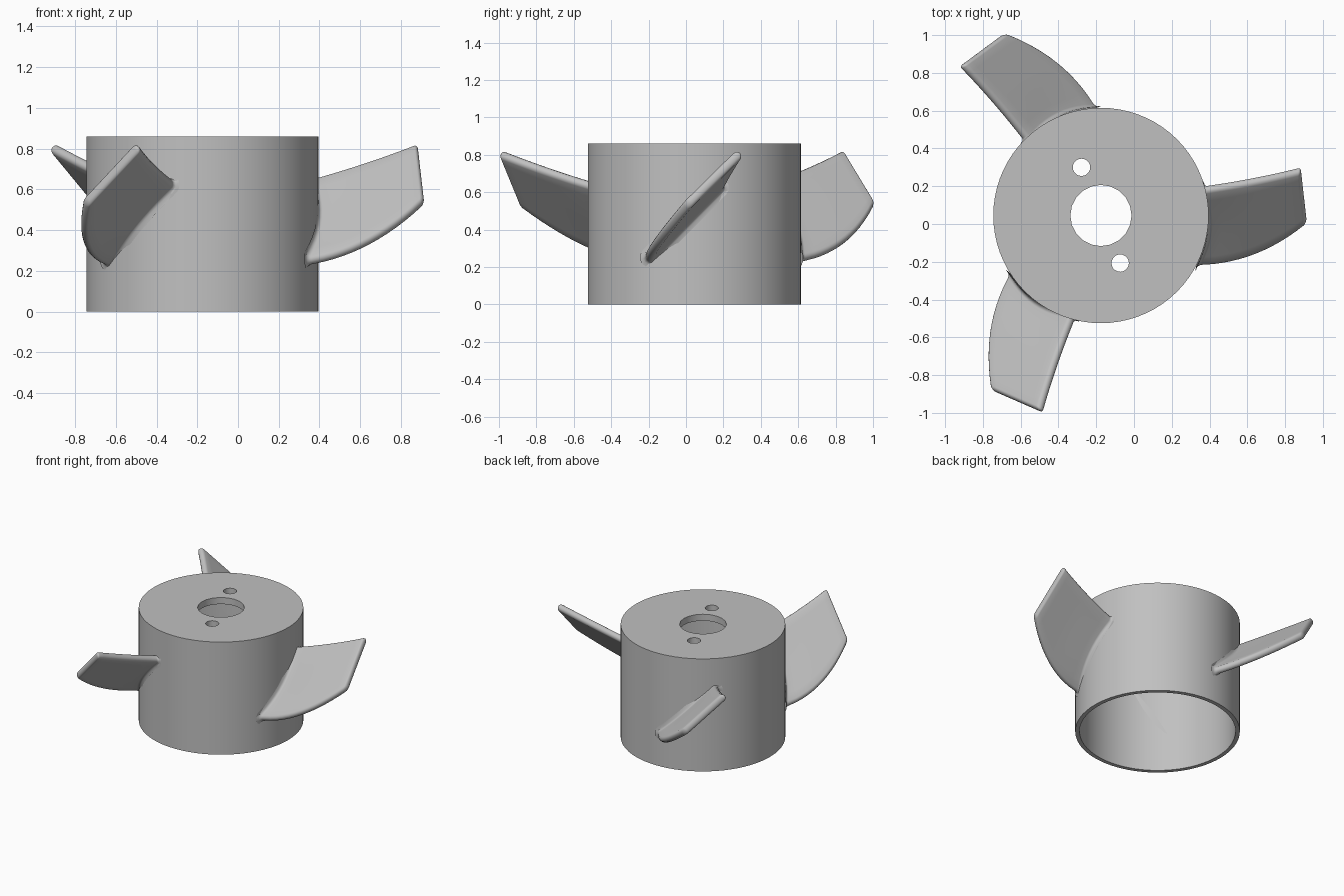
import bpy, bmesh, math
from mathutils import Vector, Matrix

if "Cube" in bpy.data.objects:
    bpy.data.objects.remove(bpy.data.objects["Cube"], do_unlink=True)

CENTRE = Vector((-0.175, 0.045, 0))
RADIUS, HEIGHT, WALL, PLATE = 0.57, 0.86, 0.03, 0.05
HALF = 0.025      # half the blade thickness
FILLET = 0.03     # radius where a blade meets the hub

grey = bpy.data.materials.new("plain grey")
grey.use_nodes = True
grey.diffuse_color = (0.53, 0.53, 0.53, 1)
grey.node_tree.nodes["Principled BSDF"].inputs["Base Color"].default_value = grey.diffuse_color


def cylinder(name, radius, low, high, sides, x=CENTRE.x, y=CENTRE.y):
    bpy.ops.mesh.primitive_cylinder_add(vertices=sides, radius=radius, depth=high - low,
                                        location=(x, y, (low + high) / 2))
    obj = bpy.context.object
    obj.name = name
    return obj


def smooth(obj, angle):
    bpy.ops.object.select_all(action='DESELECT')
    obj.select_set(True)
    bpy.context.view_layer.objects.active = obj
    bpy.ops.object.shade_smooth_by_angle(angle=math.radians(angle))


# Hub: an open-bottomed cup with a shaft hole and two pin holes in its top
hub = cylinder("hub", RADIUS, 0, HEIGHT, 72)
hub.data.materials.append(grey)
cutters = [
    cylinder("hollow_cutter", RADIUS - WALL, -0.2, HEIGHT - PLATE, 72),
    cylinder("shaft_cutter", 0.162, 0.6, 1.1, 20),
    cylinder("pin_cutter_back", 0.046, 0.6, 1.1, 20, -0.278, 0.30),
    cylinder("pin_cutter_front", 0.046, 0.6, 1.1, 20, -0.073, -0.207),
]
bpy.context.view_layer.objects.active = hub
for cutter in cutters:
    cutter.hide_render = True
    cut = hub.modifiers.new(cutter.name, 'BOOLEAN')
    cut.operation, cut.solver, cut.object = 'DIFFERENCE', 'EXACT', cutter
    bpy.ops.object.modifier_apply(modifier=cut.name)
    bpy.data.objects.remove(cutter, do_unlink=True)
smooth(hub, 30)


# Blade: rounded sections lofted from root to tip on a pitched plane
def bezier(a, b, c, t):
    return Vector(a) * (1 - t) ** 2 + Vector(b) * 2 * t * (1 - t) + Vector(c) * t * t


def on_plane(p):
    return Vector((p.x, p.y, p.y + 0.45 + 0.14 * (p.x - 0.37)))


NORMAL = Vector((-0.14, -1, 1)).normalized()
SPAN, ROUND = 10, 6   # steps along the flat chord and around each edge


def section(u, swell):
    low = on_plane(bezier((0.315, -0.21), (0.64, -0.215), (0.914, 0.01), u))
    high = on_plane(bezier((0.35, 0.19), (0.63, 0.228), (0.882, 0.292), u))
    chord = (high - low).normalized()
    low, high = low + chord * HALF, high - chord * HALF
    r = HALF + swell
    bulge = 0.05 * max(0, 1 - 2 * u)

    def row(side):
        pts = []
        for i in range(1, SPAN):
            t = i / SPAN
            pts.append(low.lerp(high, t) + NORMAL * r * side
                       + Vector((bulge * 4 * t * (1 - t), 0, 0)))
        return pts

    def cap(centre, direction):
        angles = [math.pi * i / ROUND for i in range(ROUND + 1)]
        return [centre + direction * (chord * math.sin(a) + NORMAL * math.cos(a)) * r
                for a in angles]

    return row(1) + cap(high, 1) + row(-1)[::-1] + cap(low, -1)


def blade_mesh():
    rings = []
    # Root fillet, then the plain span
    for i in range(6):
        d = FILLET * i / 5
        swell = FILLET - math.sqrt(FILLET ** 2 - (FILLET - d) ** 2)
        rings.append(section(0.025 + d * 1.5, swell))
    rings += [section(0.09 + 0.88 * i / 12, 0) for i in range(1, 13)]
    # Rounded tip
    for i in range(1, 6):
        a = math.pi / 2 * i / 5
        rings.append(section(0.97 + 0.03 * math.sin(a), -0.92 * HALF * (1 - math.cos(a))))
    bm = bmesh.new()
    loops = [[bm.verts.new(p) for p in ring] for ring in rings]
    n = len(loops[0])
    for a, b in zip(loops, loops[1:]):
        for i in range(n):
            j = (i + 1) % n
            bm.faces.new((a[i], a[j], b[j], b[i]))
    # Ends closed by strips across the chord
    for loop in (loops[0], loops[-1]):
        bm.faces.new(loop)
    bmesh.ops.recalc_face_normals(bm, faces=bm.faces)
    mesh = bpy.data.meshes.new("blade")
    bm.to_mesh(mesh)
    bm.free()
    mesh.materials.append(grey)
    return mesh


for k, name in enumerate(("left_blade", "back_blade", "front_blade")):
    blade = bpy.data.objects.new(name, blade_mesh())
    bpy.context.collection.objects.link(blade)
    turn = Matrix.Rotation(math.radians(120 * k), 4, 'Z')
    blade.data.transform(Matrix.Translation(CENTRE) @ turn @ Matrix.Translation(-CENTRE))
    smooth(blade, 40)
